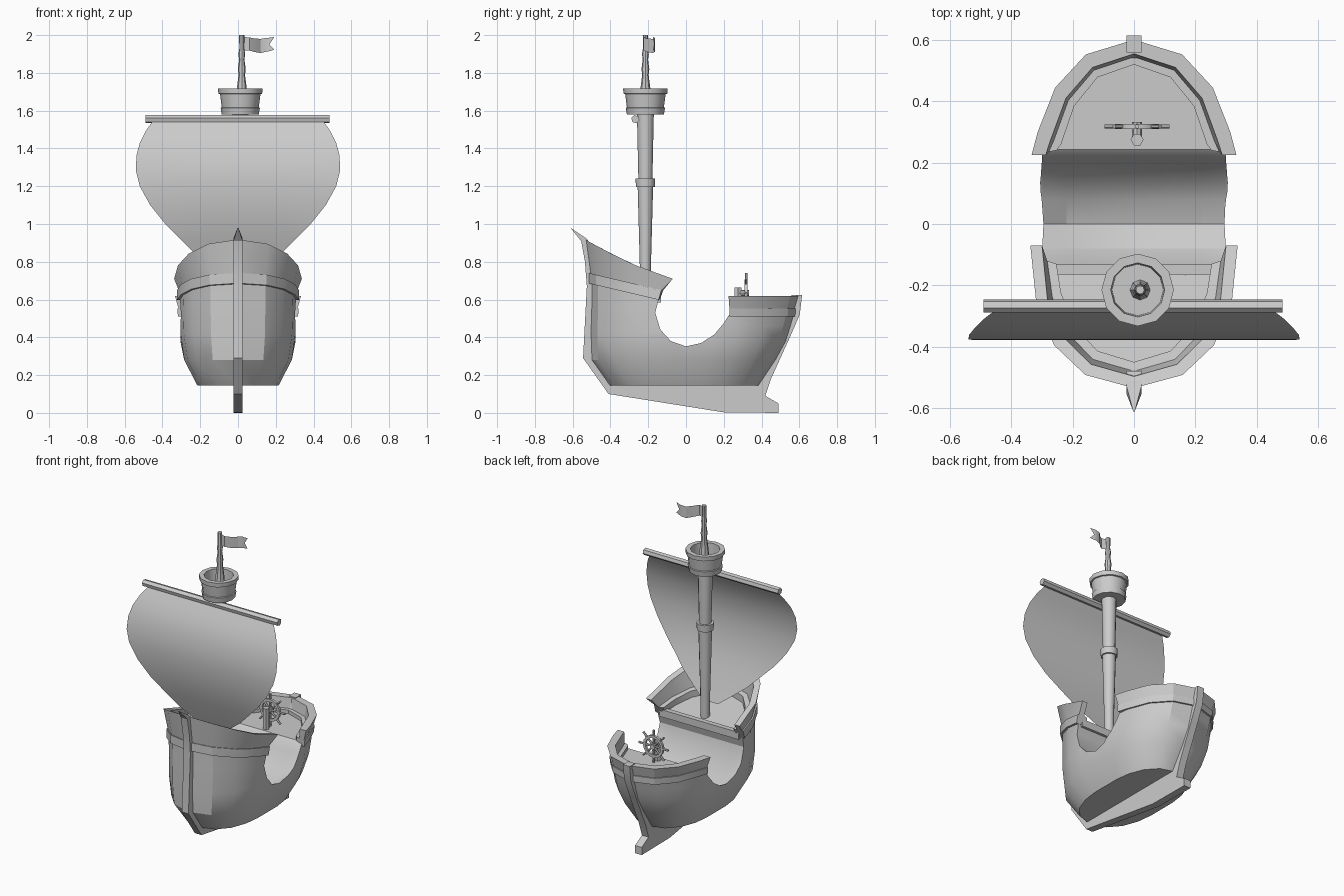
import bpy, bmesh, math
from mathutils import Vector

if "Cube" in bpy.data.objects:
    bpy.data.objects.remove(bpy.data.objects["Cube"])

def finish(name, bm, angle=28):
    bmesh.ops.recalc_face_normals(bm, faces=bm.faces)
    me = bpy.data.meshes.new(name)
    bm.to_mesh(me)
    bm.free()
    ob = bpy.data.objects.new(name, me)
    bpy.context.collection.objects.link(ob)
    shade(ob, angle)
    return ob

def shade(ob, angle):
    ob.data.shade_smooth()
    ob.data.set_sharp_from_angle(angle=math.radians(angle))

def loft(name, rings, closed=True, caps="ngon", angle=28):
    """Skin a list of equal-length point rings; caps: ngon, strip (mirrored ring) or None."""
    bm = bmesh.new()
    R = [[bm.verts.new(p) for p in r] for r in rings]
    n = len(R[0])
    for a, b in zip(R, R[1:]):
        for i in range(n if closed else n - 1):
            j = (i + 1) % n
            bm.faces.new((a[i], a[j], b[j], b[i]))
    if caps:
        for r in (R[0], R[-1]):
            if caps == "ngon":
                bm.faces.new(r)
            else:
                for i in range(n // 2):
                    q = [r[i], r[i + 1], r[(n - i - 1) % n], r[(n - i) % n]]
                    bm.faces.new(list(dict.fromkeys(q)))
    return finish(name, bm, angle)

def lathe(name, profile, n, x=0.012, y=-0.215, caps="ngon"):
    rings = [[(x + r * math.cos(2 * math.pi * i / n), y + r * math.sin(2 * math.pi * i / n), z)
              for i in range(n)] for r, z in profile]
    return loft(name, rings, caps=caps, angle=35)

def rod(name, a, b, r, n):
    a, b = Vector(a), Vector(b)
    d = (b - a).normalized()
    u = d.orthogonal().normalized()
    v = d.cross(u)
    return loft(name, [[c + r * (u * math.cos(2 * math.pi * i / n) + v * math.sin(2 * math.pi * i / n))
                        for i in range(n)] for c in (a, b)], angle=35)

# Quarter of the deck plan: share of half width, share of half length
PLAN = [(0, 1), (.47, .92), (.77, .74), (.94, .5), (1, .25)]

# Hull: stern z, bow z, bow tilt, half width, bow length, stern length
LEVELS = [(.145, .145, 0, .215, .41, .39), (.28, .28, 0, .285, .505, .48),
          (.38, .42, 0, .305, .51, .535), (.46, .54, .1, .308, .505, .56),
          (.53, .61, .22, .31, .505, .58)]
half = PLAN + [(1, 0)] + [(u, -v) for u, v in reversed(PLAN)]
rings = []
for zs, zb, tilt, w, lf, lb in LEVELS:
    right = []
    for u, v in half:
        y = v * (lb if v > 0 else lf)
        right.append((u * w, y, zs if y > 0 else zb + tilt * max(0, -.13 - y)))
    rings.append(right + [(-x, y, z) for x, y, z in right[-2:0:-1]])
hull = loft("hull", rings, caps="strip")

# Sunken waist: U-shaped cut, deeper between the side walls
U = [(-.14, .95), (-.14, .62), (-.163, .53), (-.135, .44), (-.08, .38), (0, .352), (.08, .37),
     (.15, .415), (.2, .475), (.225, .515), (.25, .535), (.25, .95)]
cut_rings = []
for x, k in ((-.5, 1), (-.295, 1), (-.22, 1.28), (.22, 1.28), (.295, 1), (.5, 1)):
    cut_rings.append([(x, y, z if z > .51 else .51 - (.51 - z) * k) for y, z in U])
cutter = loft("waist_cutter", cut_rings)
cutter.hide_render = True
mod = hull.modifiers.new("waist", "BOOLEAN")
mod.operation, mod.solver, mod.object = "DIFFERENCE", "EXACT", cutter
bpy.context.view_layer.objects.active = hull
bpy.ops.object.modifier_apply(modifier="waist")
bpy.data.objects.remove(cutter)
shade(hull, 28)

# Rails wrapping bow and stern: section = (outward offset, height function, end y)
def rail(name, w, length, side, section):
    path = [(u, v) for u, v in reversed(PLAN)]
    rings = []
    for k, (u, v) in enumerate(path):
        ring = []
        for off, zf, end in section:
            y = end if k == 0 else side * v * (length + off)
            ring.append((u * (w + off), y, zf(y)))
        rings.append(ring)
    rings += [[(-x, y, z) for x, y, z in r] for r in rings[-2::-1]]
    return loft(name, rings)

b_mid = lambda y: .65 + .235 * max(0, -.13 - y)
b_low = lambda y: b_mid(y) - .055
b_top = lambda y: .71 + .2 * (max(0, -.07 - y) / .45) ** 1.25
rail("bow_rail", .308, .505, -1, [(0, b_low, -.145), (.014, b_low, -.145), (.014, b_mid, -.13),
     (.006, b_mid, -.13), (.03, b_top, -.07), (-.008, b_top, -.07), (-.025, b_mid, -.12),
     (-.055, b_mid, -.13), (-.055, b_low, -.14)])
s_low, s_mid, s_top = (lambda y: .51), (lambda y: .553), (lambda y: .62)
rail("stern_rail", .308, .575, 1, [(0, s_low, .23), (.01, s_low, .23), (.013, s_mid, .23),
     (.007, s_mid, .23), (.026, s_top, .225), (-.02, s_top, .225), (-.03, s_mid, .235),
     (-.055, s_mid, .24), (-.055, s_low, .24)])

# Keel, stem and stern post in one flat profile with a pointed horn
K = [(-.612, .98), (-.555, .91), (-.535, .80), (-.525, .67), (-.545, .29), (-.41, .10), (.2, .003),
     (.49, 0), (.49, .05), (.42, .09), (.45, .18), (.55, .40), (.602, .52), (.615, .625), (.56, .625),
     (.5, .4), (.36, .2), (-.36, .2), (-.47, .3), (-.48, .87), (-.53, .925)]
loft("keel", [[(s * (.002 if z > .95 else .024), y, z) for y, z in K] for s in (-1, 1)])

# Beam along the edge of the bow deck
loft("bow_deck_beam", [[(x, y, z) for y, z in ((-.165, .585), (-.132, .585), (-.132, .632), (-.165, .632))]
                       for x in (-.285, .285)])

# Mast, lookout basket and flagpole
lathe("lower_mast", [(.027, .58), (.03, .8), (.041, 1.2)], 12)
lathe("mast_collar", [(.05, 1.195), (.052, 1.24)], 12)
lathe("upper_mast", [(.037, 1.23), (.045, 1.6)], 12)
lathe("lookout_basket", [(.098, 1.58), (.104, 1.615), (.098, 1.617), (.107, 1.688), (.116, 1.69),
      (.118, 1.718), (.088, 1.718), (.084, 1.63)], 12)
lathe("flagpole", [(.034, 1.62), (.026, 1.72), (.017, 1.79), (.021, 1.82), (.014, 1.87), (.018, 1.9),
      (.013, 1.93), (.014, 2.0)], 8, x=.02)

# Waving swallow-tailed flag
F = [(.025, 1.92, 1.99, 0), (.06, 1.918, 1.988, -.012), (.09, 1.91, 1.982, .01), (.12, 1.905, 1.98, .04),
     (.15, 1.912, 1.985, .048), (.165, 1.915, 1.986, .045)]
flag = [[(x, -.213 + dy, lo), (x, -.213 + dy, (lo + hi) / 2), (x, -.213 + dy, hi)] for x, lo, hi, dy in F]
flag.append([(.192, -.175, 1.922), (.166, -.168, 1.95), (.192, -.175, 1.99)])
loft("flag", flag, closed=False, caps=None)

# Yard and billowing sail: z, half width, y
rod("yard", (-.49, -.268, 1.555), (.485, -.268, 1.555), .022, 6)
S = [(1.54, .455, -.283), (1.49, .49, -.31), (1.43, .52, -.34), (1.36, .538, -.362), (1.28, .54, -.376),
     (1.2, .52, -.379), (1.1, .465, -.37), (1.0, .385, -.35), (.92, .305, -.325), (.84, .225, -.298),
     (.77, .135, -.272), (.71, .055, -.25)]
loft("sail", [[(w * t, y, z) for t in (-1, -.5, 0, .5, 1)] for z, w, y in S],
     closed=False, caps=None, angle=60)

# Steering wheel on its stand
C = Vector((.01, .318, .635))
rim = []
for i in range(16):
    a = 2 * math.pi * i / 16
    d = Vector((math.cos(a), 0, math.sin(a)))
    rim.append([C + d * r + Vector((0, y, 0)) for r, y in ((.055, -.008), (.072, -.008), (.072, .008), (.055, .008))])
loft("wheel_rim", rim + [rim[0]], caps=None)
for i in range(8):
    a = 2 * math.pi * i / 8
    rod("wheel_spoke", C, C + .106 * Vector((math.cos(a), 0, math.sin(a))), .007, 6)
rod("wheel_hub", C - Vector((0, .045, 0)), C + Vector((0, .015, 0)), .016, 8)
lathe("wheel_stand", [(.021, .52), (.021, .665)], 6, x=.01, y=.275)
